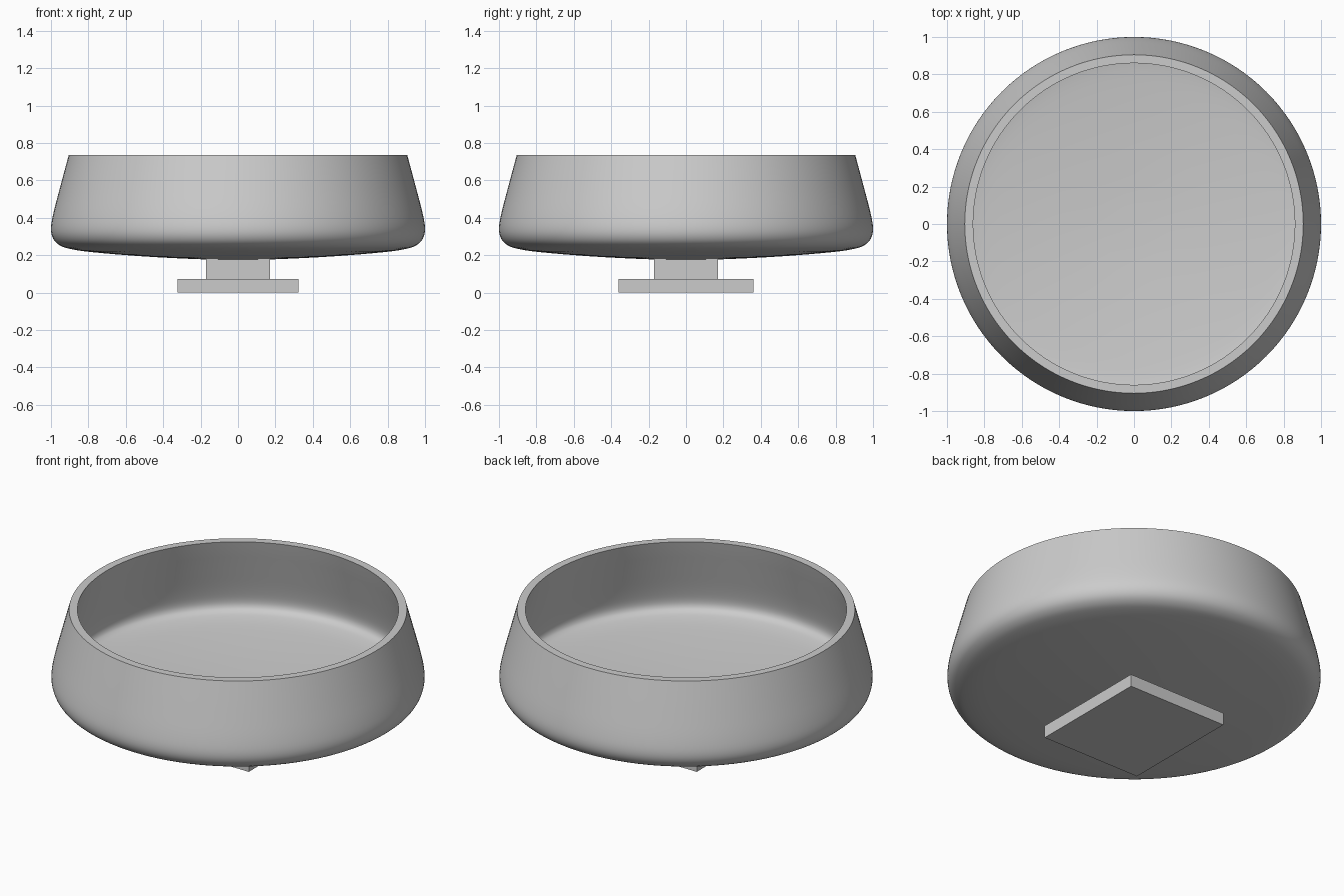
import bpy
import math
from mathutils import Vector

cube = bpy.data.objects.get("Cube")
if cube:
    bpy.data.objects.remove(cube, do_unlink=True)

grey = bpy.data.materials.new("plain grey")
grey.use_nodes = True
COLOUR = (0.6, 0.6, 0.6, 1)
grey.diffuse_color = COLOUR
grey.node_tree.nodes["Principled BSDF"].inputs["Base Color"].default_value = COLOUR

WALL = 0.045
SEGMENTS = 128
RIM_Z = 0.735


def smooth_path(points, steps=4):
    """Catmull-Rom curve through the points."""
    p = [Vector(q) for q in points]
    p = [2 * p[0] - p[1]] + p + [2 * p[-1] - p[-2]]
    path = []
    for a, b, c, d in zip(p, p[1:], p[2:], p[3:]):
        for i in range(steps):
            t = i / steps
            path.append(0.5 * (2 * b + (c - a) * t + (2 * a - 5 * b + 4 * c - d) * t**2
                               + (3 * b - a - 3 * c + d) * t**3))
    return path + [p[-2]]


def inset_path(path, distance):
    """Offset the profile towards the inside of the bowl."""
    result = []
    for i, q in enumerate(path):
        d = (path[min(i + 1, len(path) - 1)] - path[max(i - 1, 0)]).normalized()
        result.append(q + distance * Vector((-d.y, d.x)))
    result[0].x = 0
    result[-1] = Vector((path[-1].x - distance, path[-1].y))
    return result


def lathe(name, profile):
    """Revolve a profile whose two ends lie on the z axis."""
    verts, faces = [], []
    n = len(profile) - 2
    for s in range(SEGMENTS):
        a = math.tau * s / SEGMENTS
        verts += [(q.x * math.cos(a), q.x * math.sin(a), q.y) for q in profile[1:-1]]
    bottom, top = len(verts), len(verts) + 1
    verts += [(0, 0, profile[0].y), (0, 0, profile[-1].y)]
    for s in range(SEGMENTS):
        u, v = s * n, (s + 1) % SEGMENTS * n
        faces.append((bottom, v, u))
        faces += [(u + i, v + i, v + i + 1, u + i + 1) for i in range(n - 1)]
        faces.append((u + n - 1, v + n - 1, top))
    mesh = bpy.data.meshes.new(name)
    mesh.from_pydata(verts, [], faces)
    mesh.materials.append(grey)
    obj = bpy.data.objects.new(name, mesh)
    bpy.context.collection.objects.link(obj)
    return obj


def block(name, size, bottom):
    bpy.ops.mesh.primitive_cube_add(size=1, location=(0, 0, bottom + size[2] / 2))
    obj = bpy.context.object
    obj.name = name
    obj.scale = size
    bpy.ops.object.transform_apply(location=False, rotation=False, scale=True)
    obj.data.materials.append(grey)


# Hollow bowl with a rounded lower edge and inward-leaning wall
outer = smooth_path([(0, 0.175), (0.2, 0.178), (0.5, 0.193), (0.78, 0.216), (0.9, 0.234),
                     (0.955, 0.254), (0.988, 0.288), (1, 0.34), (0.988, 0.42),
                     (0.952, 0.56), (0.905, RIM_Z)])
bowl = lathe("bowl", outer + inset_path(outer, WALL)[::-1])
bpy.ops.object.select_all(action="DESELECT")
bowl.select_set(True)
bpy.context.view_layer.objects.active = bowl
bpy.ops.object.shade_smooth_by_angle(angle=math.radians(35))

# Square stem and flat foot
block("stem", (0.34, 0.34, 0.125), 0.07)
block("foot_plate", (0.645, 0.72, 0.073), 0)
